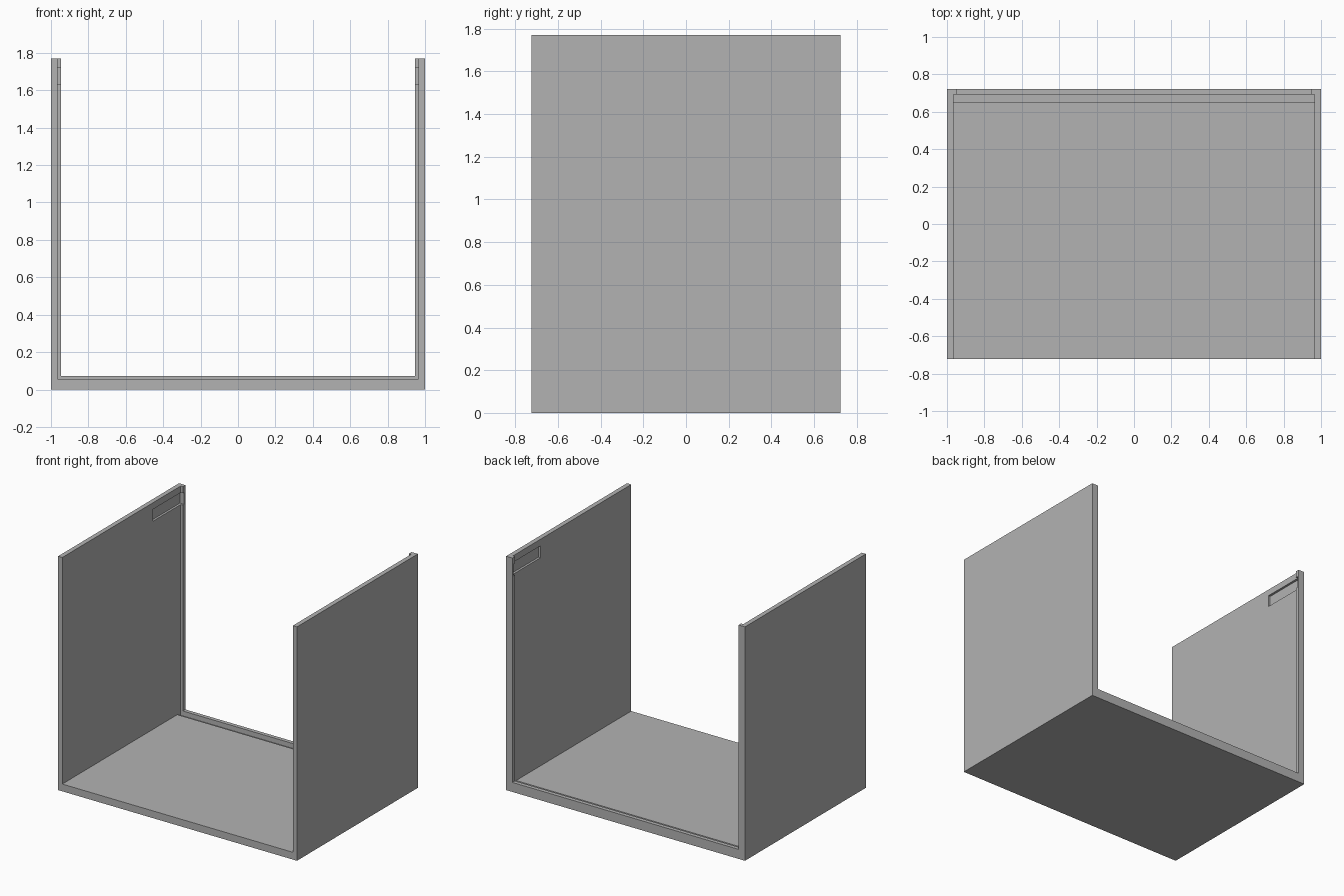
import bpy
import bmesh
from mathutils import Vector

default = bpy.data.objects.get("Cube")
if default:
    bpy.data.objects.remove(default, do_unlink=True)

grey = bpy.data.materials.new("plain_grey")
grey.use_nodes = True
colour = (0.45, 0.45, 0.45, 1)
grey.diffuse_color = colour
grey.node_tree.nodes["Principled BSDF"].inputs["Base Color"].default_value = colour

HALF_W, HALF_D, HEIGHT = 1.0, 0.723, 1.77
WALL_X, FLOOR_Z = 0.965, 0.055       # inner faces of walls and floor
LIP_X, LIP_Z, LIP_Y = 0.947, 0.072, 0.693  # raised lip round the back opening


def box(name, low, high):
    low, high = Vector(low), Vector(high)
    bm = bmesh.new()
    bmesh.ops.create_cube(bm, size=1)
    for v in bm.verts:
        v.co = (low + high) / 2 + v.co * (high - low)
    mesh = bpy.data.meshes.new(name)
    bm.to_mesh(mesh)
    bm.free()
    obj = bpy.data.objects.new(name, mesh)
    bpy.context.collection.objects.link(obj)
    return obj


def cut(target, low, high):
    cutter = box("cutter", low, high)
    cutter.hide_render = True
    mod = target.modifiers.new("cut", "BOOLEAN")
    mod.operation, mod.solver, mod.object = "DIFFERENCE", "EXACT", cutter
    bpy.context.view_layer.objects.active = target
    bpy.ops.object.modifier_apply(modifier=mod.name)
    bpy.data.objects.remove(cutter, do_unlink=True)


# Open channel: floor and two side walls
channel = box("open_channel", (-HALF_W, -HALF_D, 0), (HALF_W, HALF_D, HEIGHT))
channel.data.materials.append(grey)
cut(channel, (-WALL_X, -1, FLOOR_Z), (WALL_X, LIP_Y, 2))

# Back opening inside the lip
cut(channel, (-LIP_X, 0.6, LIP_Z), (LIP_X, 1, 2))

# Panel groove across the floor in front of the lip
cut(channel, (-WALL_X, 0.653, FLOOR_Z - 0.02), (WALL_X, LIP_Y, 0.2))

# Latch pocket near the top of each wall, running into the lip
for side in (-1, 1):
    xs = sorted((side * 0.93, side * 0.982))
    cut(channel, (xs[0], 0.362, 1.63), (xs[1], 0.708, 1.72))
